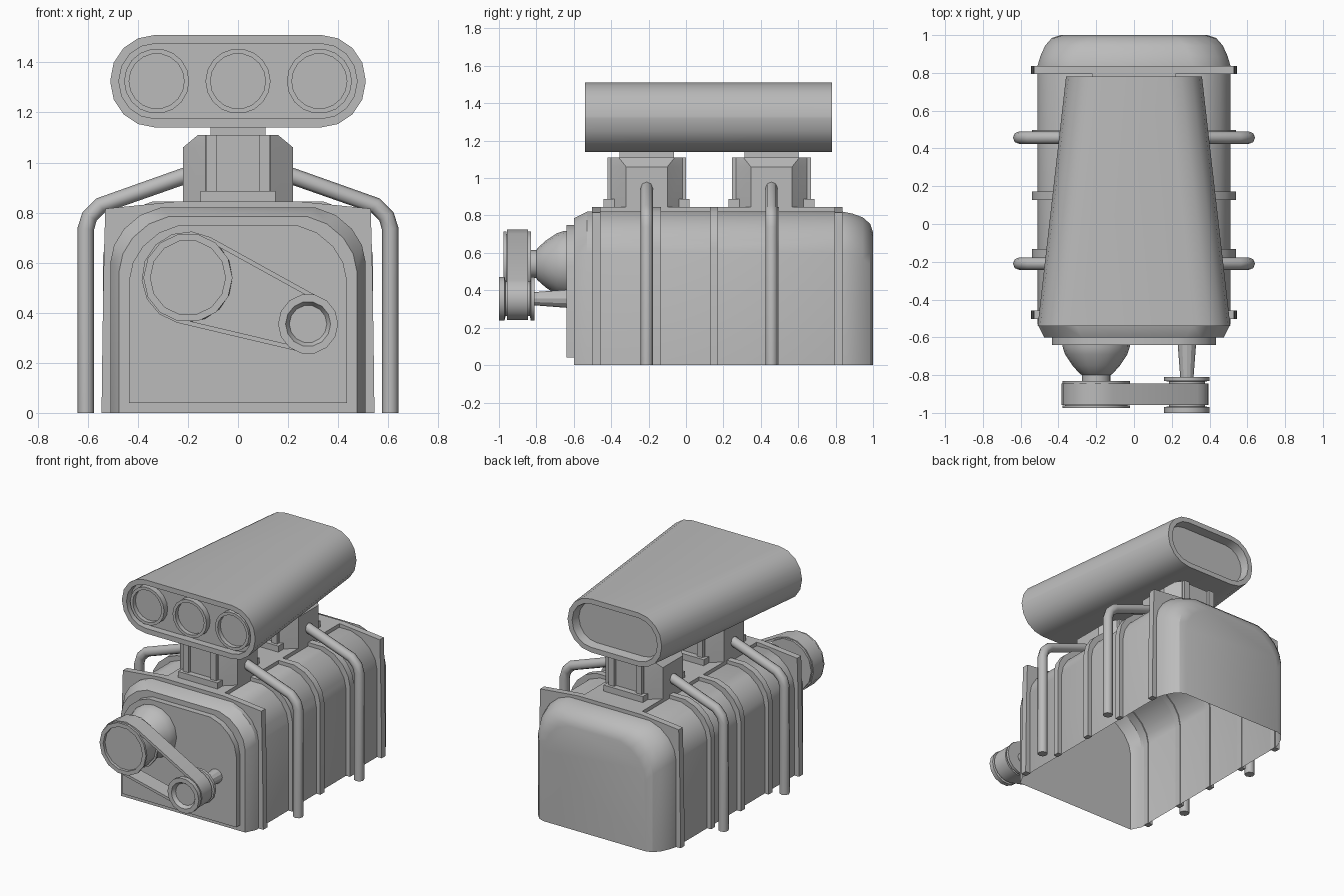
import bpy, bmesh
from math import sin, cos, pi, atan2, acos, hypot

old = bpy.data.objects.get("Cube")
if old:
    bpy.data.objects.remove(old, do_unlink=True)

grey = bpy.data.materials.new("plain_grey")
grey.use_nodes = True
grey.diffuse_color = (0.5, 0.5, 0.5, 1)
grey.node_tree.nodes["Principled BSDF"].inputs["Base Color"].default_value = (0.5, 0.5, 0.5, 1)


def finish(ob, angle=28):
    ob.data.materials.append(grey)
    bpy.ops.object.select_all(action='DESELECT')
    ob.select_set(True)
    bpy.context.view_layer.objects.active = ob
    bpy.ops.object.shade_smooth_by_angle(angle=angle * pi / 180)
    return ob


def loft(name, rings, closed=True, caps=True, ends=False, loop=False):
    """Skin a list of equal-length point rings."""
    bm = bmesh.new()
    vs = [[bm.verts.new(p) for p in r] for r in rings]
    n = len(vs[0])
    pairs = list(zip(vs, vs[1:])) + ([(vs[-1], vs[0])] if loop else [])
    for a, b in pairs:
        for i in range(n if closed else n - 1):
            j = (i + 1) % n
            bm.faces.new((a[i], a[j], b[j], b[i]))
    if caps:
        bm.faces.new(vs[0])
        bm.faces.new(vs[-1])
    if ends:
        bm.faces.new([r[0] for r in vs])
        bm.faces.new([r[-1] for r in vs])
    bmesh.ops.recalc_face_normals(bm, faces=bm.faces)
    me = bpy.data.meshes.new(name)
    bm.to_mesh(me)
    bm.free()
    ob = bpy.data.objects.new(name, me)
    bpy.context.collection.objects.link(ob)
    return finish(ob)


def mirrored(half, y):
    return [(x, y, z) for x, z in half] + [(-x, y, z) for x, z in reversed(half)]


def arch(w, h, y, z0=0.0):
    """Round-shouldered arch outline."""
    half = [(w, z0), (w, h - .22), (w - .015, h - .15), (w - .055, h - .085),
            (w - .12, h - .03), (w - .2, h)]
    return mirrored(half, y)


def square_arch(y):
    half = [(.545, 0), (.542, .25), (.539, .45), (.535, .65), (.53, .816), (.24, .845)]
    return mirrored(half, y)


def box(name, levels, cy=0, cx=0):
    """Stack of rectangles given as half x, half y, z."""
    return loft(name, [[(cx + sx * hx, cy + sy * hy, z) for sx, sy in
                        ((1, 1), (-1, 1), (-1, -1), (1, -1))] for hx, hy, z in levels])


def lathe(name, profile, cx, cz, n=16):
    """Turn a radius, y profile about an axis along y."""
    return loft(name, [[(cx + r * cos(2 * pi * i / n), y, cz + r * sin(2 * pi * i / n))
                        for i in range(n)] for r, y in profile])


# Engine body: open underneath, chamfered front, rounded back
body = [(.475, .785, -.6), (.51, .82, -.53), (.51, .82, .84), (.495, .81, .89),
        (.47, .79, .945), (.435, .755, .985), (.39, .71, 1.0)]
loft("engine_body", [arch(*s) for s in body], closed=False)
loft("front_cover", [arch(.435, .75, -.64, .04), arch(.435, .75, -.6, .04)])

# Ribs around the body, square shouldered at both ends
for i, y in enumerate((-.48, -.155, .15, .475, .815)):
    outer = square_arch if i in (0, 4) else (lambda v: arch(.54, .845, v))
    a, b = y - .022, y + .022
    loft("body_rib_%d" % i, [arch(.505, .815, a), outer(a), outer(b), arch(.505, .815, b)],
         closed=False, caps=False, ends=True, loop=True)
box("top_spine", [(.22, .655, .81), (.22, .655, .845)], cy=.165)

# Intake columns and side pipes
for tag, cy in (("front", -.21), ("rear", .457)):
    box(tag + "_column_base", [(.15, .23, .82), (.15, .23, .887)], cy)

    def octagon(x1, x2, y1, y2, z):
        q = [(x1, y1), (x2, y2), (-x2, y2), (-x1, y1)]
        return [(x, cy + y, z) for x, y in q] + [(-x, cy - y, z) for x, y in q]

    loft(tag + "_column", [octagon(.22, .13, .11, .19, .82), octagon(.22, .13, .11, .19, 1.06),
                           octagon(.16, .13, .15, .19, 1.11)])
    for sx in (-1, 1):
        for sy in (-1, 1):
            box(tag + "_column_fin", [(.022, .02, .85), (.022, .02, 1.11)], cy + sy * .19, sx * .105)
        # Bent pipe
        cu = bpy.data.curves.new(tag + "_pipe", 'CURVE')
        cu.dimensions = '3D'
        cu.bevel_depth = .033
        cu.bevel_resolution = 2
        cu.use_fill_caps = True
        path = [(.608, 0), (.608, .735), (.593, .785), (.55, .828), (.19, .955)]
        sp = cu.splines.new('POLY')
        sp.points.add(len(path) - 1)
        for p, (x, z) in zip(sp.points, path):
            p.co = (sx * x, cy, z, 1)
        pipe = bpy.data.objects.new(tag + "_pipe", cu)
        bpy.context.collection.objects.link(pipe)
        bpy.ops.object.select_all(action='DESELECT')
        pipe.select_set(True)
        bpy.context.view_layer.objects.active = pipe
        bpy.ops.object.convert(target='MESH')
        finish(bpy.context.view_layer.objects.active, 50)
    box(tag + "_column_neck", [(.11, .145, 1.09), (.11, .145, 1.17)], cy)


# Tapered air scoop, recessed at both ends
def stadium(w, r, y):
    pts = []
    for k in range(4):
        sx = 1 if k in (0, 3) else -1
        sz = .005 if k < 2 else -.005
        for i in range(5):
            t = (k + i / 4) * pi / 2
            pts.append((sx * (w - r) + r * cos(t), y, 1.325 + sz + r * sin(t)))
    return pts


loft("air_scoop", [stadium(.315, .135, .72), stadium(.325, .145, .78), stadium(.36, .18, .78),
                   stadium(.51, .18, -.54), stadium(.475, .145, -.54), stadium(.475, .145, -.49)])
for i in (-1, 0, 1):
    lathe("scoop_ring", [(.13, -.48), (.13, -.53), (.11, -.53), (.11, -.5)], i * .325, 1.325, 18)

# Pulleys with their hub and shaft
BX, BZ, SX, SZ = -.2, .54, .28, .355
lathe("large_pulley", [(.16, -.83), (.178, -.83), (.178, -.845), (.165, -.845), (.165, -.96),
                       (.178, -.96), (.178, -.975), (.15, -.975), (.15, -.955)], BX, BZ, 14)
lathe("pulley_hub", [(.178, -.6), (.178, -.65), (.165, -.69), (.125, -.75), (.085, -.795),
                     (.075, -.8), (.075, -.84)], BX, BZ, 16)
lathe("small_pulley", [(.1, -.81), (.12, -.81), (.12, -.83), (.095, -.835), (.095, -.965),
                       (.12, -.97), (.12, -1), (.09, -1), (.075, -.975)], SX, SZ, 14)
lathe("pulley_shaft", [(.05, -.62), (.035, -.815)], SX, SZ, 12)

# Drive belt wrapped round both pulleys
phi = atan2(SZ - BZ, SX - BX)
alpha = acos((.185 - .115) / hypot(SX - BX, SZ - BZ))


def belt_loop(inset, y):
    pts = []
    for cx, cz, r, a0, sweep in ((BX, BZ, .185, phi + alpha, 2 * pi - 2 * alpha),
                                 (SX, SZ, .115, phi - alpha, 2 * alpha)):
        for i in range(9):
            t = a0 + sweep * i / 8
            pts.append((cx + (r - inset) * cos(t), y, cz + (r - inset) * sin(t)))
    return pts


loft("drive_belt", [belt_loop(.018, -.845), belt_loop(0, -.845), belt_loop(0, -.958),
                    belt_loop(.018, -.958)], caps=False, loop=True)
